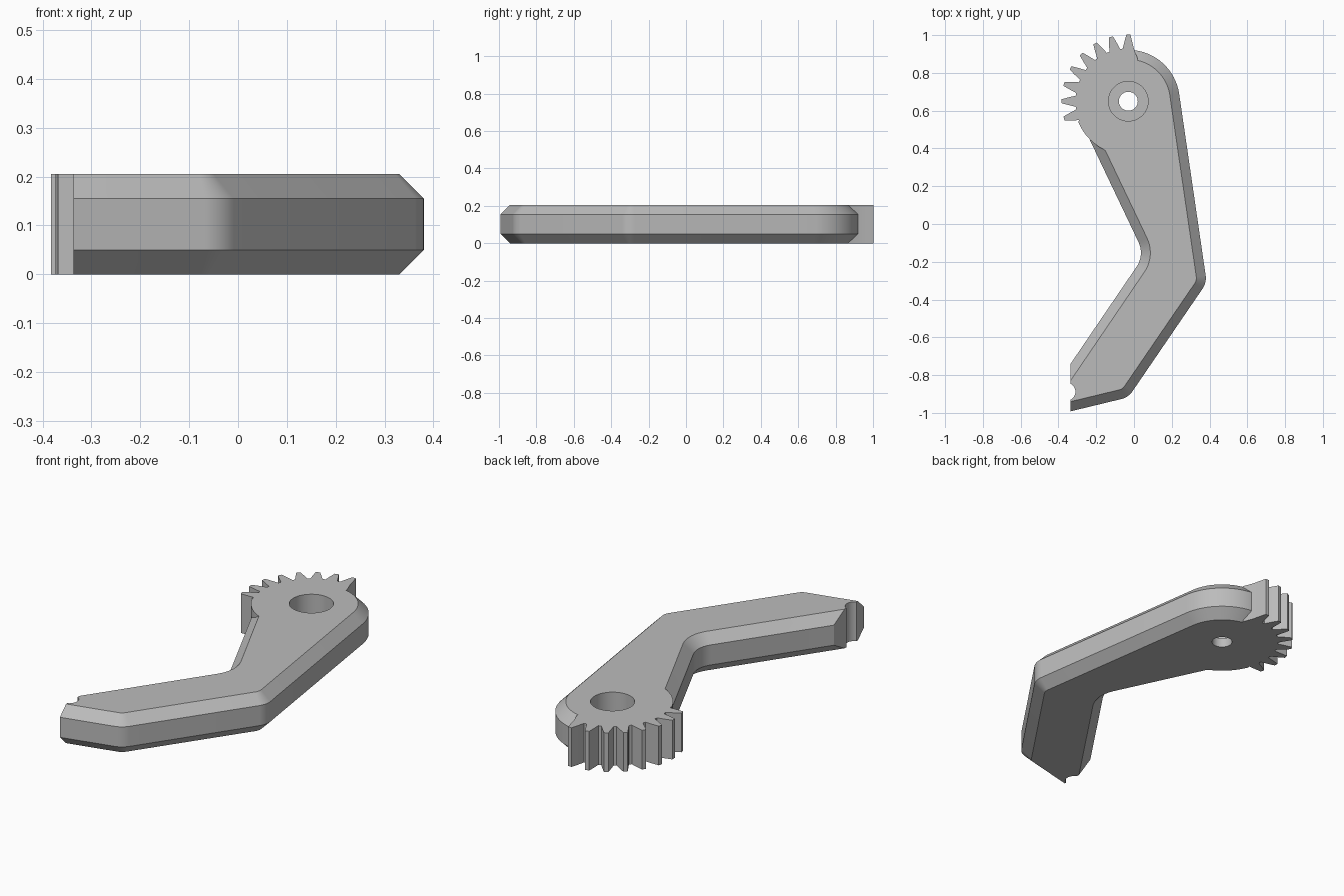
import bpy, bmesh
from math import sin, cos, radians

cube = bpy.data.objects.get("Cube")
if cube:
    bpy.data.objects.remove(cube)

HEIGHT, BEVEL, CUT_X = 0.205, 0.05, -0.337
HUB = (-0.03, 0.65)

grey = bpy.data.materials.new("plain_grey")
grey.use_nodes = True
grey.diffuse_color = (0.5, 0.5, 0.5, 1)
grey.node_tree.nodes["Principled BSDF"].inputs["Base Color"].default_value = (0.5, 0.5, 0.5, 1)


def polar(c, r, deg):
    return (c[0] + r * cos(radians(deg)), c[1] + r * sin(radians(deg)))


def arc(c, r, a, b, n):
    return [polar(c, r, a + (b - a) * i / n) for i in range(n + 1)]


def fillet(corner, r, a, b, inset, n=10):
    """Arc between two edges with outward normals a and b; negative r is concave."""
    centre = polar(corner, -r / cos(radians((b - a) / 2)), (a + b) / 2)
    return arc(centre, r - inset, a, b, n)


def loft(name, layers):
    """Closed solid through (z, outline) layers."""
    bm = bmesh.new()
    rings = [[bm.verts.new((x, y, z)) for x, y in pts] for z, pts in layers]
    n = len(rings[0])
    for low, high in zip(rings, rings[1:]):
        for i in range(n):
            j = (i + 1) % n
            bm.faces.new((low[i], low[j], high[j], high[i]))
    bm.faces.new(rings[0][::-1])
    bm.faces.new(rings[-1])
    bmesh.ops.recalc_face_normals(bm, faces=bm.faces)
    mesh = bpy.data.meshes.new(name)
    bm.to_mesh(mesh)
    bm.free()
    mesh.materials.append(grey)
    obj = bpy.data.objects.new(name, mesh)
    bpy.context.collection.objects.link(obj)
    return obj


def combine(target, other, operation):
    mod = target.modifiers.new(operation.lower(), "BOOLEAN")
    mod.object, mod.operation, mod.solver = other, operation, "EXACT"
    bpy.context.view_layer.objects.active = target
    bpy.ops.object.modifier_apply(modifier=mod.name)
    bpy.data.objects.remove(other)


def arm_outline(d):
    # outward normals of the five long edges
    right, left, lower_left, bottom, lower_right = 8.4, 205.3, 145.7, 283.3, 325.8
    pts = arc(HUB, 0.272 - d, right, left, 40)
    pts += fillet((0.056, -0.164), -0.13, left, lower_left, d)
    pts.append((CUT_X, -0.742 - d / sin(radians(lower_left))))
    pts.append((CUT_X, -0.992 - d / sin(radians(bottom))))
    pts += fillet((-0.03, -0.918), 0.1, bottom, lower_right, d)
    pts += fillet((0.385, -0.31), 0.1, lower_right, right + 360, d)
    return pts


# Bent arm with bevelled long edges and a plain cut end
arm = loft("lever_arm", [(0, arm_outline(BEVEL)), (BEVEL, arm_outline(0)),
                         (HEIGHT - BEVEL, arm_outline(0)), (HEIGHT, arm_outline(BEVEL))])

# Toothed sector around the hub
sector = [polar(HUB, 0.18, 77), polar(HUB, 0.23, 77.5)]
for k in range(8):
    mid = 90 + 15 * k
    for r, a in ((0.28, -6), (0.315, -3.8), (0.353, -1.7), (0.353, 1.7), (0.315, 3.8), (0.28, 6)):
        sector.append(polar(HUB, r, mid + a))
sector += arc(HUB, 0.287, 203, 248, 12)
sector += arc(HUB, 0.18, 248, 77, 20)[:-1]
teeth = loft("gear_teeth", [(0, sector), (HEIGHT, sector)])
combine(arm, teeth, "UNION")

# Stepped pivot hole and the half-round notch in the cut end
for name, centre, r, low in (("bore", HUB, 0.05, -0.1), ("counterbore", HUB, 0.105, 0.05),
                             ("notch", (-0.357, -0.888), 0.047, -0.1)):
    ring = arc(centre, r, 0, 360, 48)[:-1]
    combine(arm, loft(name, [(low, ring), (HEIGHT + 0.1, ring)]), "DIFFERENCE")

bpy.ops.object.select_all(action="DESELECT")
arm.select_set(True)
bpy.context.view_layer.objects.active = arm
bpy.ops.object.shade_smooth_by_angle(angle=radians(20))
